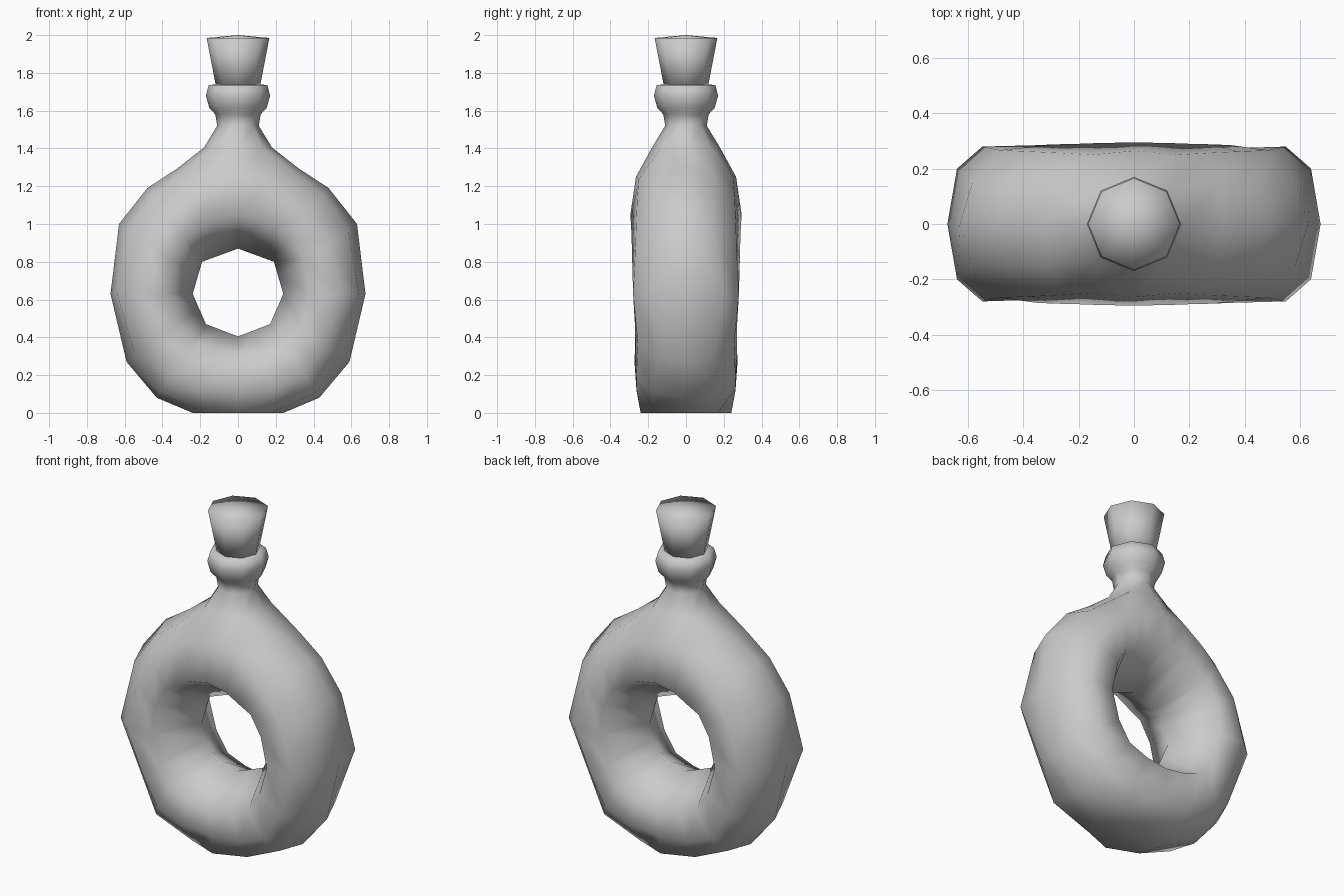
import bpy, bmesh, math

if "Cube" in bpy.data.objects:
    bpy.data.objects.remove(bpy.data.objects["Cube"])


def finish(bm, name):
    bmesh.ops.recalc_face_normals(bm, faces=bm.faces)
    for f in bm.faces:
        f.smooth = True
    mesh = bpy.data.meshes.new(name)
    bm.to_mesh(mesh)
    bm.free()
    ob = bpy.data.objects.new(name, mesh)
    bpy.context.collection.objects.link(ob)
    return ob


# Ring stations from top to bottom, right half:
# outer x, outer z, hole x, hole z, shoulder fraction, shoulder y,
# outer face fraction, outer face y, inner face y
half = [
    (0.00, 1.405, 0.00, 0.87, 1.00, 0.18, 0.71, 0.265, 0.295),
    (0.18, 1.405, 0.095, 0.835, 1.00, 0.13, 0.71, 0.25, 0.293),
    (0.32, 1.295, 0.145, 0.817, 0.93, 0.15, 0.70, 0.257, 0.29),
    (0.48, 1.19, 0.19, 0.80, 0.90, 0.15, 0.63, 0.262, 0.288),
    (0.63, 1.00, 0.215, 0.715, 0.89, 0.15, 0.65, 0.267, 0.285),
    (0.675, 0.63, 0.24, 0.63, 0.92, 0.20, 0.71, 0.28, 0.275),
    (0.59, 0.27, 0.205, 0.55, 0.88, 0.145, 0.66, 0.255, 0.27),
    (0.43, 0.08, 0.17, 0.47, 0.93, 0.19, 0.71, 0.262, 0.27),
    (0.24, 0.00, 0.085, 0.437, 1.00, 0.17, 0.71, 0.262, 0.272),
    (0.00, 0.00, 0.00, 0.405, 1.00, 0.24, 0.71, 0.262, 0.273),
]
stations = half + [(-s[0], s[1], -s[2]) + s[3:] for s in half[-2:0:-1]]

# Ring-shaped bottle body
bm = bmesh.new()
rings = []
n = len(stations)
for i, (ox, oz, hx, hz, fs, ys, fo, yo, yi) in enumerate(stations):
    side = [(fs, ys), (fo, yo), (0.33, yi)]
    section = [(1, 0)] + side + [(0, 0)] + [(f, -y) for f, y in reversed(side)]
    ring = []
    for k, (f, y) in enumerate(section):
        x, z = hx + (ox - hx) * f, hz + (oz - hz) * f
        if k in (1, 7):                     # round the neck opening and the foot
            if i in (1, n - 1):
                x = math.copysign(0.13, x)
            if i in (8, n - 8):
                x = math.copysign(0.18, x)
        ring.append(bm.verts.new((x, y, z)))
    rings.append(ring)
for i in range(n):
    a, b = rings[i], rings[(i + 1) % n]
    for k in range(8):
        j = (k + 1) % 8
        if i in (0, n - 1) and k in (0, 7):
            continue                        # leave the neck open
        bm.faces.new((a[k], a[j], b[j], b[k]))
bm.verts.remove(rings[0][0])

# Neck and lip drawn up from the opening
loop = [rings[1][0], rings[1][1], rings[0][1], rings[-1][1],
        rings[-1][0], rings[-1][7], rings[0][7], rings[1][7]]
for r, z in [(0.11, 1.52), (0.12, 1.58), (0.152, 1.615), (0.17, 1.68),
             (0.155, 1.735), (0.115, 1.74)]:
    new = [bm.verts.new((r * math.cos(k * math.pi / 4),
                         r * math.sin(k * math.pi / 4), z)) for k in range(8)]
    for k in range(8):
        j = (k + 1) % 8
        bm.faces.new((loop[k], loop[j], new[j], new[k]))
    loop = new
finish(bm, "bottle")

# Tapered cork with a slightly domed top
bm = bmesh.new()
loops = [[bm.verts.new((r * math.cos(k * math.pi / 4),
                        r * math.sin(k * math.pi / 4), z)) for k in range(8)]
         for r, z in [(0.115, 1.72), (0.166, 1.985)]]
apex = bm.verts.new((0, 0, 2.0))
for k in range(8):
    j = (k + 1) % 8
    bm.faces.new((loops[0][k], loops[0][j], loops[1][j], loops[1][k]))
    bm.faces.new((loops[1][k], loops[1][j], apex))
bm.faces.new(loops[0][::-1])
finish(bm, "cork")
